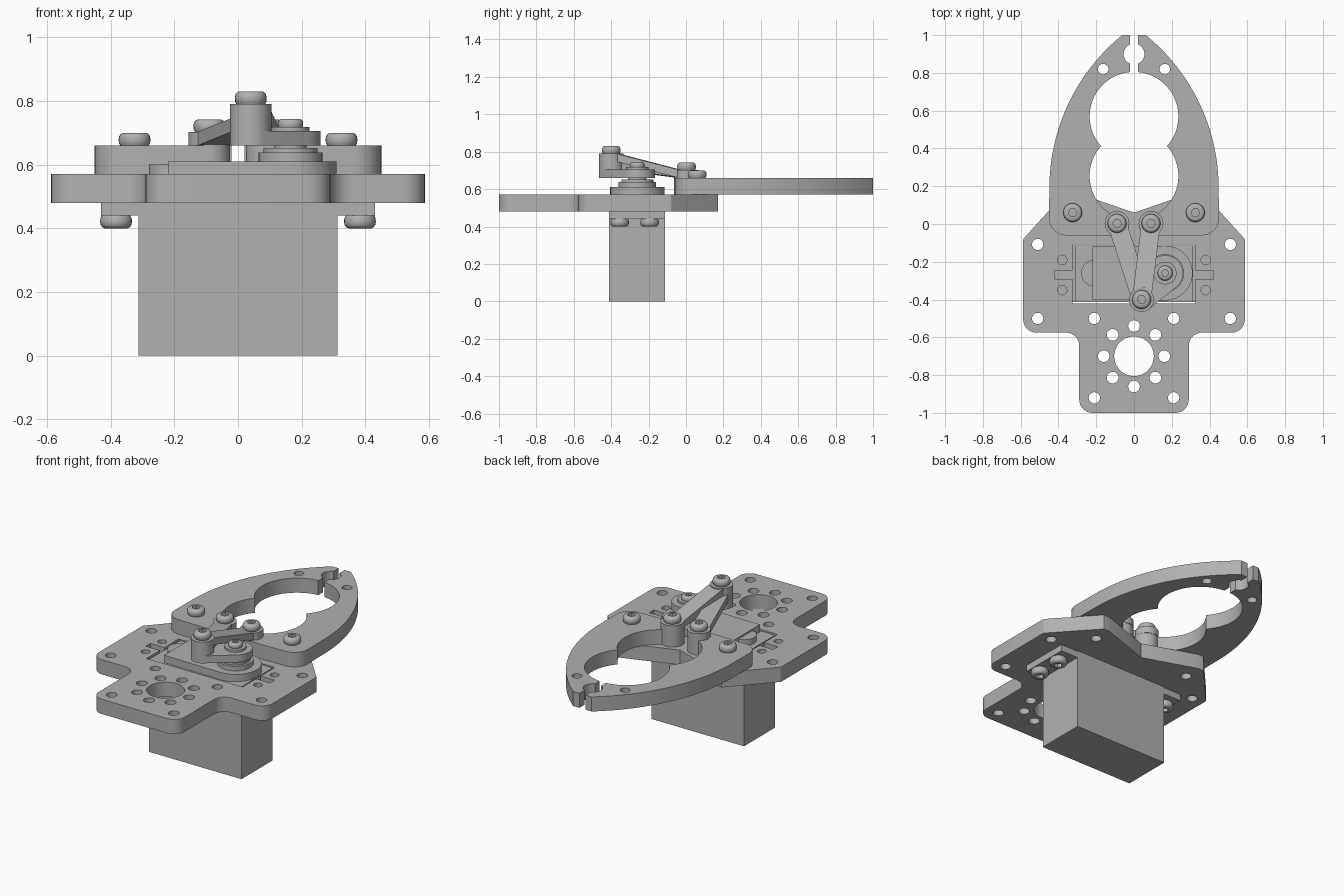
import bpy, bmesh
from math import sin, cos, tan, pi, radians, acos
from mathutils import Vector, Matrix

cube = bpy.data.objects.get("Cube")
if cube:
    bpy.data.objects.remove(cube, do_unlink=True)

GREY = (0.44, 0.44, 0.44, 1)
grey = bpy.data.materials.new("plain grey")
grey.use_nodes = True
grey.diffuse_color = GREY
grey.node_tree.nodes["Principled BSDF"].inputs["Base Color"].default_value = GREY


def finish(name, bm):
    """Turn a bmesh into a shaded object."""
    bmesh.ops.remove_doubles(bm, verts=bm.verts, dist=1e-5)
    bmesh.ops.recalc_face_normals(bm, faces=bm.faces)
    me = bpy.data.meshes.new(name)
    bm.to_mesh(me)
    bm.free()
    me.materials.clear()
    me.materials.append(grey)
    for p in me.polygons:
        p.use_smooth = True
        p.material_index = 0
    me.set_sharp_from_angle(angle=radians(32))
    ob = bpy.data.objects.new(name, me)
    bpy.context.scene.collection.objects.link(ob)
    return ob


def arc(cx, cy, r, a0, a1, n=16):
    angles = [radians(a0 + (a1 - a0) * i / n) for i in range(n + 1)]
    return [(cx + r * cos(a), cy + r * sin(a)) for a in angles]


def circle(cx, cy, r, n=32):
    return arc(cx, cy, r, 0, 360, n)[:-1]


def rounded(corners, n=8):
    """Outline through (x, y, radius) corners with true fillets."""
    out = []
    for i, (x, y, r) in enumerate(corners):
        p = Vector((x, y))
        if r == 0:
            out.append((x, y))
            continue
        u = (Vector(corners[i - 1][:2]) - p).normalized()
        v = (Vector(corners[(i + 1) % len(corners)][:2]) - p).normalized()
        half = acos(u.dot(v)) / 2
        c = p + (u + v).normalized() * r / sin(half)
        a, b = p + u * r / tan(half) - c, p + v * r / tan(half) - c
        w = pi - 2 * half
        for k in range(n + 1):
            t = k / n
            out.append(tuple(c + (a * sin((1 - t) * w) + b * sin(t * w)) / sin(w)))
    return out


def slab(name, loops, z0, z1):
    """Extrude a flat outline; the loops after the first are holes."""
    cu = bpy.data.curves.new(name, 'CURVE')
    cu.dimensions, cu.fill_mode = '2D', 'BOTH'
    cu.extrude = (z1 - z0) / 2
    for loop in loops:
        s = cu.splines.new('POLY')
        s.points.add(len(loop) - 1)
        for pt, (x, y) in zip(s.points, loop):
            pt.co = (x, y, 0, 1)
        s.use_cyclic_u = True
    tmp = bpy.data.objects.new(name + " outline", cu)
    bpy.context.scene.collection.objects.link(tmp)
    deps = bpy.context.evaluated_depsgraph_get()
    me = bpy.data.meshes.new_from_object(tmp.evaluated_get(deps))
    bm = bmesh.new()
    bm.from_mesh(me)
    bmesh.ops.translate(bm, verts=bm.verts, vec=(0, 0, (z0 + z1) / 2))
    bpy.data.objects.remove(tmp, do_unlink=True)
    bpy.data.curves.remove(cu)
    bpy.data.meshes.remove(me)
    return finish(name, bm)


def disc(name, x, y, r, z0, z1):
    return slab(name, [circle(x, y, r, 40)], z0, z1)


def box(name, x0, x1, y0, y1, z0, z1):
    return slab(name, [[(x0, y0), (x1, y0), (x1, y1), (x0, y1)]], z0, z1)


def screw(name, x, y, z, r=0.05, up=1):
    """Button-head screw with a hexagonal socket."""
    h, n = 0.8 * r, 24
    hexa = 0.4 * r
    profile = [(hexa, 0.5 * h), (hexa, h), (0.72 * r, h), (0.86 * r, 0.92 * h),
               (0.96 * r, 0.75 * h), (r, 0.5 * h), (0.98 * r, 0.2 * h), (0.9 * r, 0)]
    bm = bmesh.new()
    rings = []
    for k, (pr, pz) in enumerate(profile):
        ring = []
        for i in range(n):
            a = 2 * pi * i / n
            q = pr / cos(a % (pi / 3) - pi / 6) if k < 2 else pr
            ring.append(bm.verts.new((x + q * cos(a), y + q * sin(a), z + up * pz)))
        rings.append(ring)
    for a, b in zip(rings, rings[1:]):
        for i in range(n):
            bm.faces.new((a[i], a[i - 1], b[i - 1], b[i]))
    bm.faces.new(rings[0])
    bm.faces.new(rings[-1])
    return finish(name, bm)


# Base plate with its servo opening and mounting holes
right_edge = [(0.29, -1, 0.07), (0.29, -0.575, 0.07), (0.587, -0.575, 0.07),
              (0.587, -0.08, 0.02), (0.36, 0.17, 0), (0.32, 0.17, 0)]
left_edge = [(-x, y, r) for x, y, r in reversed(right_edge)]
plate = [rounded(right_edge + [(0, 0.06, 0)] + left_edge)]
opening = [(0.325, -0.42), (0.325, -0.29), (0.42, -0.29),
           (0.42, -0.245), (0.325, -0.245), (0.325, -0.108)]
plate.append(opening + [(-x, y) for x, y in reversed(opening)])
plate.append(circle(0, -0.7, 0.105, 40))
plate += [circle(x, y, 0.031, 20) for x, y in circle(0, -0.7, 0.16, 8)]
for s in (-1, 1):
    for x, y in [(0.51, -0.108), (0.51, -0.5), (0.21, -0.5), (0.21, -0.92), (0.325, 0.06)]:
        plate.append(circle(s * x, y, 0.03, 20))
    for y in (-0.19, -0.35):
        plate.append(circle(s * 0.38, y, 0.025, 20))
slab("base_plate", plate, 0.48, 0.57)

# Servo motor
box("servo_body", -0.313, 0.313, -0.413, -0.113, 0, 0.565)
box("servo_flange", -0.43, 0.43, -0.413, -0.113, 0.44, 0.479)
slab("servo_gear_cover", [[(-0.22, -0.4), (0.165, -0.405)]
                          + arc(0.165, -0.26, 0.145, -85, 85, 24)
                          + [(0.165, -0.115), (-0.22, -0.12)]], 0.56, 0.61)
disc("servo_small_cover", -0.21, -0.26, 0.07, 0.56, 0.6)
HX, HY = 0.165, -0.26
disc("servo_hub", HX, HY, 0.1, 0.605, 0.638)
disc("servo_hub_step", HX, HY, 0.085, 0.635, 0.652)
disc("servo_shaft", HX, HY, 0.05, 0.64, 0.67)
for s, side in ((1, "left"), (-1, "right")):
    for y in (-0.355, -0.195):
        screw("flange_screw_" + side, s * 0.383, y, 0.44, up=-1)

# Servo horn: tapered arm towards the link pin
PX, PY = 0.04, -0.4
slab("servo_horn", [arc(HX, HY, 0.095, -55, 151, 24)
                    + arc(PX, PY, 0.065, 151, 305, 20)], 0.66, 0.705)
disc("horn_boss", HX, HY, 0.06, 0.7, 0.718)
screw("horn_screw", HX, HY, 0.712, r=0.04)


def link(name, x, y, z_pin, z_claw, t=0.043):
    """Flat eyes at both ends joined by a sloping bar."""
    disc(name + "_pin_eye", PX, PY, 0.065, z_pin, z_pin + t)
    disc(name + "_claw_eye", x, y, 0.065, z_claw, z_claw + t)
    a, b = Vector((PX, PY, z_pin)), Vector((x, y, z_claw))
    d = Vector((x - PX, y - PY, 0)).normalized()
    side = Vector((-d.y, d.x, 0)) * 0.05
    a += d * 0.035
    b -= d * 0.035
    bm = bmesh.new()
    bmesh.ops.create_cube(bm, size=1)
    for v in bm.verts:
        c = v.co.copy()
        v.co = (b if c.x > 0 else a) + side * (1 if c.y > 0 else -1)
        v.co.z += t if c.z > 0 else 0
    finish(name + "_bar", bm)


link("left_link", 0.09, 0.003, 0.747, 0.66)
link("right_link", -0.09, 0.003, 0.704, 0.66)
screw("pin_screw", PX, PY, 0.79)

# Mirrored claws with pivot and link screws
claw = (arc(0.09, 0, 0.065, 65, 270, 20) + arc(0.36, 0.03, 0.09, -90, 0, 10)
        + arc(-0.596, 0.19, 1.044, 0, 50.9, 24) + [(0.02, 1)]
        + arc(0, 0.9, 0.055, 68, -68, 14) + arc(0, 0.57, 0.235, 85, -42, 24)
        + arc(0, 0.255, 0.235, 42, -58, 20)[1:])
for s, side in ((1, "left"), (-1, "right")):
    loops = [claw, circle(0.163, 0.82, 0.028, 20)]
    slab(side + "_claw", [[(s * x, y) for x, y in lp] for lp in loops], 0.571, 0.66)
    screw(side + "_pivot_screw", s * 0.325, 0.06, 0.66)
    screw(side + "_link_screw", s * 0.09, 0.003, 0.702)
